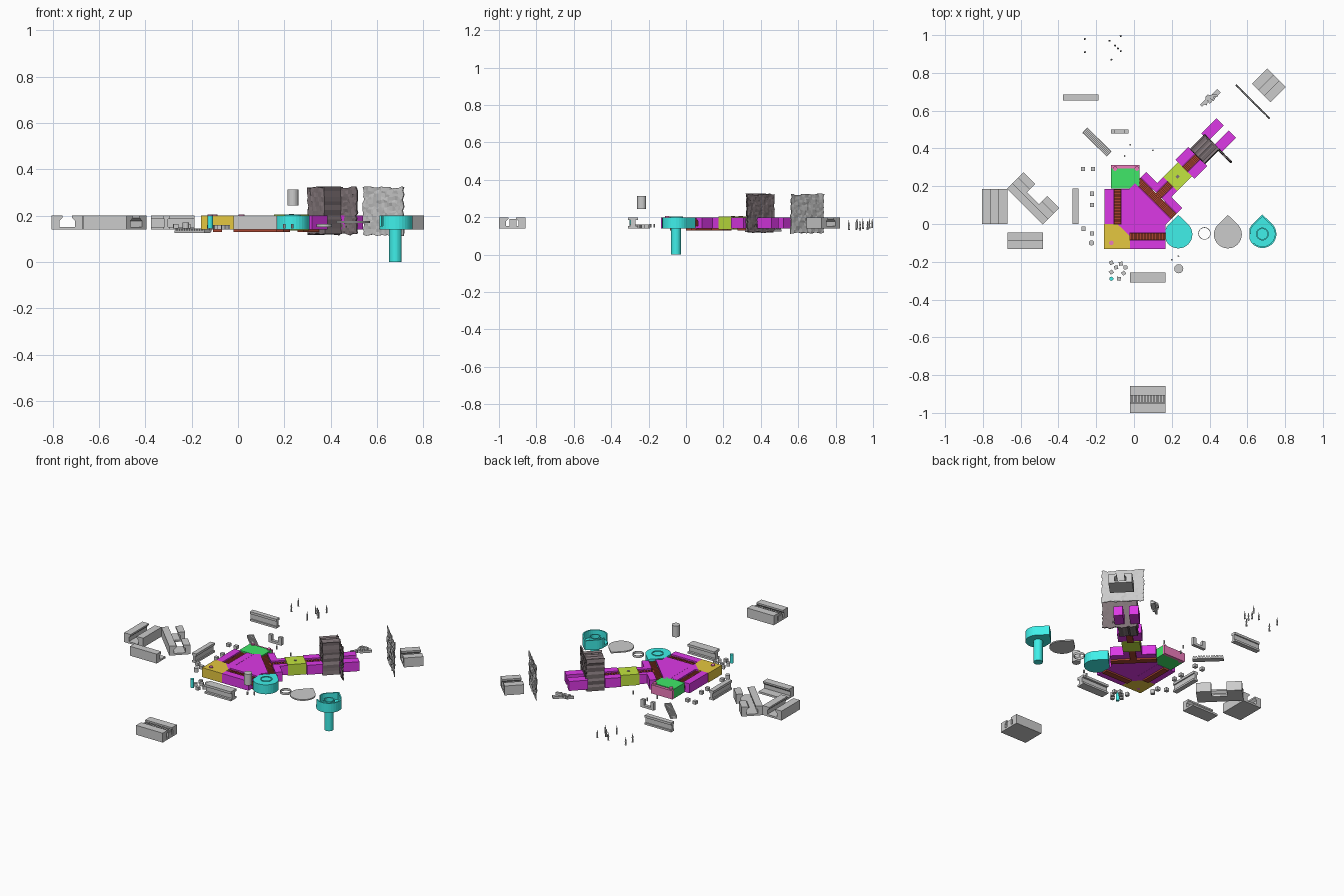
import bpy, bmesh, math, random
from mathutils import Matrix, Vector

if "Cube" in bpy.data.objects:
    bpy.data.objects.remove(bpy.data.objects["Cube"])

random.seed(4)
COL = {"magenta": (.72, .04, .79), "cyan": (.05, .87, .82), "orange": (.78, .57, .05),
       "green": (.05, .8, .14), "lime": (.54, .78, .05), "red": (.4, .06, .03),
       "dark": (.21, .17, .18), "pink": (.85, .2, .5)}
MATS = {}
for n, c in COL.items():
    MATS[n] = bpy.data.materials.new(n)
    MATS[n].diffuse_color = (*c, 1)


def T(x, y, z=0):
    return Matrix.Translation((x, y, z))


def R(deg):
    return Matrix.Rotation(math.radians(deg), 4, 'Z')


I = Matrix.Identity(4)
D = T(-.02, 0) @ R(45)      # diagonal arm frame: local x runs outward


def finish(name, bm, M=I, col=None):
    bmesh.ops.recalc_face_normals(bm, faces=bm.faces)
    bm.transform(M)
    me = bpy.data.meshes.new(name)
    bm.to_mesh(me)
    bm.free()
    ob = bpy.data.objects.new(name, me)
    bpy.context.collection.objects.link(ob)
    if col:
        me.materials.append(MATS[col])
    return ob


def sweep(bm, pts, vec):
    f = bm.faces.new([bm.verts.new(p) for p in pts])
    r = bmesh.ops.extrude_face_region(bm, geom=[f])
    bmesh.ops.translate(bm, vec=vec,
                        verts=[v for v in r["geom"] if isinstance(v, bmesh.types.BMVert)])


def prism(name, pts, z0, z1, M=I, col=None):
    bm = bmesh.new()
    sweep(bm, [(x, y, z0) for x, y in pts], (0, 0, z1 - z0))
    return finish(name, bm, M, col)


def boxes(name, items, M=I, col=None):
    """items: x0, x1, y0, y1, z0, z1"""
    bm = bmesh.new()
    for a, b, c, d, e, f in items:
        sweep(bm, [(a, c, e), (b, c, e), (b, d, e), (a, d, e)], (0, 0, f - e))
    return finish(name, bm, M, col)


def cyl(name, x, y, r, z0, z1, col=None, n=24):
    pts = [(x + r * math.cos(i * math.tau / n), y + r * math.sin(i * math.tau / n)) for i in range(n)]
    return prism(name, pts, z0, z1, I, col)


def tube(name, x, y, r, t, z0, z1, col=None):
    bm = bmesh.new()
    prof = [(r - t, z0), (r, z0), (r, z1), (r - t, z1)]
    loops = [[bm.verts.new((x + p * math.cos(a), y + p * math.sin(a), z)) for p, z in prof]
             for a in [i * math.tau / 24 for i in range(24)]]
    for i in range(24):
        for j in range(4):
            A, B, k = loops[i], loops[(i + 1) % 24], (j + 1) % 4
            bm.faces.new((A[j], A[k], B[k], B[j]))
    return finish(name, bm, I, col)


def rail(name, segs, M=I, col=None, hw=.067):
    """Half rails with a slotted keyhole tunnel; segs: side, start, end"""
    bm = bmesh.new()
    prof = [(0, .14), (hw, .14), (hw, .2), (.021, .2), (.021, .19), (.034, .178), (.034, .152), (0, .152)]
    for s, a, b in segs:
        sweep(bm, [(a, s * y, z) for y, z in prof], (b - a, 0, 0))
    return finish(name, bm, M, col)


def rack(name, a, b, M=I, col="red", z0=.13, z1=.183):
    n = max(2, int((b - a) / .015))
    st = (b - a) / n
    items = [(a, b, -.019, .019, z0, z1)]
    items += [(a + (i + .2) * st, a + (i + .8) * st, -.019, .019, z1, z1 + .01) for i in range(n)]
    return boxes(name, items, M, col)


def rough(name, a, b, c, d, e, f, M=I, col=None, cuts=9, amp=.005):
    bm = bmesh.new()
    bmesh.ops.create_cube(bm, size=1)
    bmesh.ops.subdivide_edges(bm, edges=bm.edges[:], cuts=cuts, use_grid_fill=True)
    for v in bm.verts:
        v.co = Vector(((a + b) / 2 + v.co.x * (b - a), (c + d) / 2 + v.co.y * (d - c),
                       (e + f) / 2 + v.co.z * (f - e)))
        rn = random.Random(int(v.co.y * 9000) * 77 + int(v.co.z * 9000))
        v.co += Vector((rn.uniform(-amp, amp) * .6, rn.uniform(-amp, amp), rn.uniform(-amp, amp)))
    return finish(name, bm, M, col)


def drop(x, y, r=.074, apex=.103, cut=None):
    a0 = math.acos(r / apex)
    pts = [(x, y + apex)]
    for i in range(25):
        a = math.pi / 2 + a0 + i * (math.tau - 2 * a0) / 24
        pts.append((x + r * math.cos(a), y + r * math.sin(a)))
    return [(max(px, cut), py) if cut else (px, py) for px, py in pts]


LEFT, LOW = T(-.088, 0) @ R(90), T(0, -.066)
DIAG, OFF = D @ T(.192, 0) @ R(90), T(-.65, 0)

# Assembled frame
rail("left_rail", [(1, 0, .185), (-1, 0, .185)], LEFT, "magenta")
rail("lower_rail", [(1, -.02, .168), (-1, -.02, .168)], LOW, "magenta")
rail("diagonal_rail", [(1, -.134, .134), (-1, -.134, -.045), (-1, .045, .134)], DIAG, "magenta", .062)
prism("centre_plate", [(-.02, 0), (.165, 0), (-.02, .185)], .14, .2, I, "magenta")
rail("neck_rail", [(1, .215, .3), (-1, .215, .3)], D, "magenta", .052)
rail("arm_rail", [(1, .41, .505), (-1, .41, .505)], D, "magenta", .071)
boxes("arm_prongs", [(.605, .718, .018, .073, .14, .2), (.605, .718, -.073, -.018, .14, .2)], D, "magenta")
rack("left_rack", 0, .185, LEFT)
rack("lower_rack", -.02, .168, LOW)
rack("diagonal_rack", -.134, .134, DIAG)
rack("neck_rack", .2, .3, D)
rack("arm_rack", .41, .505, D)

# Corner, junction and end blocks
prism("corner_block", [(-.16, -.133), (-.02, -.133), (-.02, -.065), (-.088, 0), (-.16, 0)], .14, .2, I, "orange")
prism("corner_fill", [(-.02, -.065), (-.02, 0), (-.088, 0)], .14, .2, I, "magenta")
prism("end_block", [(-.122, .187), (.005, .187), (.03, .205), (.03, .295), (-.122, .295)], .14, .2, I, "green")
boxes("end_strip", [(-.122, .03, .295, .312, .14, .195)], I, "pink")
boxes("junction_block", [(.3, .41, -.053, .053, .135, .205)], D, "lime")
boxes("junction_hole", [(.347, .363, -.008, .008, .2, .207)], D, "dark")
for x, y in [(-.12, -.1), (-.1, .293), (.015, .293)]:
    cyl("peg", x, y, .012, .14, .206, "pink", 12)

# Rough wrapped sheet on the arm and its loose flat copy
rough("wrapped_sheet", .505, .61, -.053, .053, .12, .322, D, "dark")
rough("sheet_tail", .606, .613, -.145, .056, .12, .322, D, "dark", 14)
rough("loose_sheet", .914, .919, -.122, .122, .115, .322, D, None, 14)

# Teardrop housings, lid and pins
prism("drop_housing", drop(.235, -.055, cut=.168), .14, .2, I, "cyan")
tube("housing_ring", .235, -.05, .035, .006, .198, .204, "cyan")
prism("cup_floor", drop(.68, -.053, cut=.612), .14, .155, I, "cyan")
bm = bmesh.new()
outer, inner = drop(.68, -.053, cut=.612)[:19], drop(.68, -.053, .066, .092, .619)[:19]
outer, inner = drop(.68, -.053, cut=.612), drop(.68, -.053, .066, .092, .619)
for i in list(range(0, 5)) + list(range(9, 26)):
    j = (i + 1) % 26
    sweep(bm, [(*outer[i], .15), (*outer[j], .15), (*inner[j], .15), (*inner[i], .15)], (0, 0, .05))
finish("cup_wall", bm, I, "cyan")
tube("cup_boss", .68, -.053, .034, .007, .155, .19, "cyan")
cyl("cup_stem", .68, -.053, .027, 0, .145, "cyan")
prism("drop_lid", drop(.497, -.055), .168, .176)
tube("thin_ring", .373, -.05, .033, .003, .15, .165)
cyl("loose_roller", .237, -.237, .024, .243, .314)
cyl("loose_pin", -.12, -.29, .011, .145, .2, "cyan", 12)

# Exploded grey copies of the frame
rail("loose_left_rail", [(1, 0, .185), (-1, 0, .185)], OFF @ LEFT)
rail("loose_lower_rail", [(-1, -.02, .168)], OFF @ LOW)
boxes("loose_lower_floor", [(-.67, -.482, -.068, -.045, .14, .152)])
rail("loose_diagonal_rail", [(1, -.134, .134), (-1, -.134, -.045), (-1, .045, .134)], OFF @ DIAG, None, .062)
rail("loose_end_rail", [(1, -.02, .168), (-1, -.02, .168)], T(0, -.929), None, .071)
rack("loose_end_rack", -.02, .168, T(0, -.925), None, .15, .18)
rail("loose_bracket", [(1, .98, 1.095), (-1, .98, 1.095)], D, None, .069)

# Loose side covers: a slab with a raised rim at top and bottom
for name, M, t in [("back_cover", T(-.375, .67), .03), ("left_cover", T(-.31, 0) @ R(90), .03),
                   ("front_cover", T(-.02, -.283), .055)]:
    boxes(name, [(0, .187, -t / 2, t / 2, .14, .152), (0, .187, -t / 2, t / 2, .185, .2),
                 (0, .187, -t / 4, t / 4, .152, .185)], M)
boxes("loose_clip", [(-.122, -.03, .48, .5, .14, .155), (-.122, -.1, .48, .5, .155, .19),
                     (-.052, -.03, .48, .5, .155, .19)])
rack("loose_rack", -.09, .09, T(-.196, .434) @ R(-44), None, .125, .135)

# Small loose hardware
for x, y in [(-.27, .292), (-.217, .292), (-.222, .16), (-.222, .1), (-.267, -.025), (-.222, -.05)]:
    boxes("small_block", [(x - .011, x + .011, y - .011, y + .011, .145, .165)])
cyl("small_roller", -.225, -.1, .014, .145, .17, None, 12)
for x, y in [(-.12, -.205), (-.07, -.21), (-.12, -.255), (-.095, -.23), (-.045, -.23), (-.055, -.26), (-.08, -.29)]:
    boxes("small_nut", [(-.01, .01, -.01, .01, .14, .16)], T(x, y) @ R(random.uniform(0, 90)))
for x, y in [(.2, -.19), (.235, -.17), (.1, .39), (-.02, .42), (-.05, .36)]:
    cyl("tiny_pin", x, y, .005, .145, .165, None, 6)
for i, (u, v) in enumerate([(.745, -.2), (.76, -.175), (.775, -.19), (.74, -.165), (.77, -.215)]):
    boxes("loose_link", [(-.022, .022, -.007, .007, .14 + .006 * i, .155 + .006 * i)],
          T(.395 + .012 * (i - 2), .66 + .009 * (i - 2)) @ R(45 + 35 * i))
boxes("link_bar", [(-.035, .035, -.013, .013, .145, .16)], T(.425, .68) @ R(45))

# Scattered spikes
for x, y in [(-.26, .98), (-.26, .91), (-.13, .97), (-.085, .93), (-.07, .995), (-.07, .915), (-.12, .87), (-.1, .945)]:
    bm = bmesh.new()
    for h in (-.02, .02):
        bmesh.ops.create_cone(bm, segments=5, radius1=.006, radius2=0 if h > 0 else .003, depth=.03,
                              cap_ends=True, matrix=T(x, y, .163 + h * .6 + random.uniform(-.008, .008)))
    finish("spike", bm)

for m in bpy.data.materials:
    if m.users and not m.is_grease_pencil:
        m.use_nodes = True
        m.node_tree.nodes["Principled BSDF"].inputs["Base Color"].default_value = m.diffuse_color
